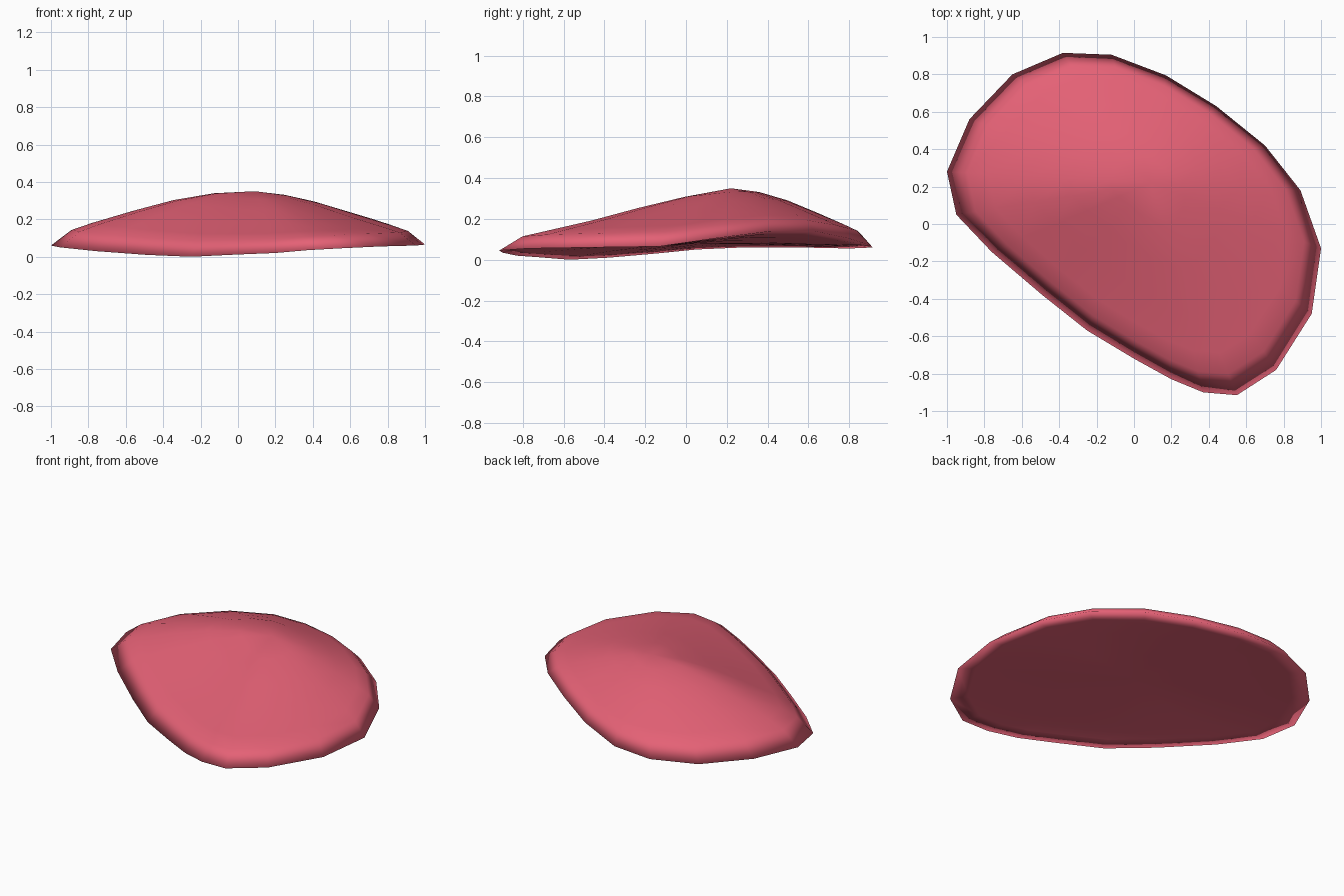
import bpy, bmesh

if "Cube" in bpy.data.objects:
    bpy.data.objects.remove(bpy.data.objects["Cube"])

# Rim of the shell (x, y, z), clockwise from the left
RIM = [(-1, .28, .06), (-.88, .56, .06), (-.65, .80, .055), (-.38, .915, .06),
       (-.12, .905, .07), (.17, .795, .105), (.44, .63, .14), (.70, .42, .14),
       (.89, .18, .11), (1, -.13, .065), (.95, -.48, .06), (.76, -.78, .055),
       (.55, -.915, .045), (.37, -.90, .035), (.20, -.83, .02), (0, -.72, .012),
       (-.25, -.57, 0), (-.49, -.38, .01), (-.76, -.15, .03), (-.95, .05, .05)]
PEAK = (.09, .22, .35)
# Dome: (distance from peak, height share); underside: share of the way to its centre
DOME = [(.9, .26), (.8, .37), (.6, .57), (.4, .77), (.2, .92)]
UNDERSIDE = [(.9, .25), (.7, .5), (.4, .8)]
UNDER_CENTRE = (.06, .06, .08)

bm = bmesh.new()
rim = [bm.verts.new(p) for p in RIM]
n = len(rim)


def skin(centre, profile, skew):
    """Build one layer from the shared rim to a centre point."""
    prev = rim
    for t, h in profile:
        ring = []
        for x, y, z in RIM:
            # lower towards the front, fuller towards the left
            lean = skew * t * (1 - t) * 4 * (.03 * min(0, y) - .02 * min(0, x))
            ring.append(bm.verts.new((centre[0] + (x - centre[0]) * t,
                                      centre[1] + (y - centre[1]) * t,
                                      z + (centre[2] - z) * h + lean)))
        for i in range(n):
            j = (i + 1) % n
            bm.faces.new((prev[i], prev[j], ring[j], ring[i]))
        prev = ring
    tip = bm.verts.new(centre)
    for i in range(n):
        bm.faces.new((prev[i], prev[(i + 1) % n], tip))


# Domed top and nearly flat underside
skin(PEAK, DOME, 1)
skin(UNDER_CENTRE, UNDERSIDE, 0)
bmesh.ops.recalc_face_normals(bm, faces=bm.faces)
for f in bm.faces:
    f.smooth = True

mesh = bpy.data.meshes.new("curved_shell")
bm.to_mesh(mesh)
bm.free()
shell = bpy.data.objects.new("curved_shell", mesh)
bpy.context.collection.objects.link(shell)

# Rose red colour
mat = bpy.data.materials.new("rose_red")
mat.diffuse_color = (.78, .12, .18, 1)
mat.use_nodes = True
mat.node_tree.nodes["Principled BSDF"].inputs["Base Color"].default_value = mat.diffuse_color
mesh.materials.append(mat)
